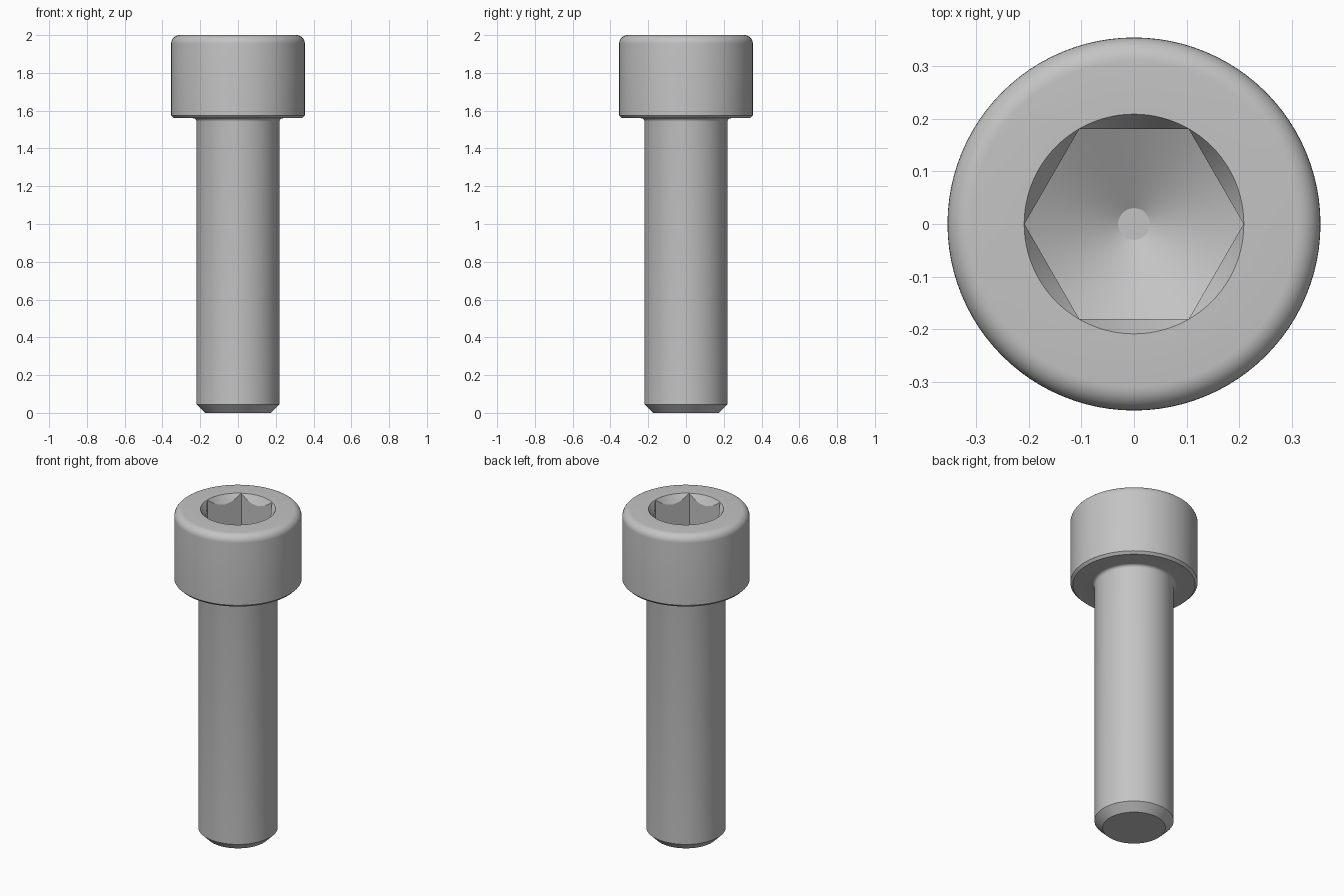
import bpy
import bmesh
from math import sin, cos, tan, pi, radians

cube = bpy.data.objects.get("Cube")
if cube:
    bpy.data.objects.remove(cube, do_unlink=True)

SEGMENTS = 96          # multiple of six, so hexagon corners land on vertices
HEAD_R, SHANK_R = 0.354, 0.22
TOP, HEAD_BASE = 2.0, 1.56
HEX_R = 0.208          # centre to hexagon corner
SOCKET_APEX = 1.65

steel = bpy.data.materials.new("grey steel")
colour = (0.55, 0.55, 0.55, 1)
steel.diffuse_color = colour
steel.use_nodes = True
steel.node_tree.nodes["Principled BSDF"].inputs["Base Color"].default_value = colour


def hex_radius(angle):
    """Distance from the axis to the hexagon wall in a direction."""
    return HEX_R * cos(pi / 6) / cos(angle % (pi / 3) - pi / 6)


def circle(r, z):
    return lambda angle: (r, z)


def arc(cr, cz, radius, start, end, steps):
    """Rings along a rounded edge of the profile."""
    angles = [radians(start + (end - start) * i / steps) for i in range(steps + 1)]
    return [circle(cr + radius * cos(a), cz + radius * sin(a)) for a in angles]


def countersink(angle):
    r = hex_radius(angle)
    return r, TOP - (HEX_R - r) * tan(radians(60))


def socket_floor(angle):
    r = hex_radius(angle)
    return r, SOCKET_APEX + r * tan(radians(30))


# Rings from the tip, up the outside and down into the socket
rings = [circle(0.175, 0), circle(SHANK_R, 0.045)]
rings += arc(SHANK_R + 0.018, HEAD_BASE - 0.018, 0.018, 180, 90, 5)
rings += [circle(HEAD_R - 0.014, HEAD_BASE), circle(HEAD_R, HEAD_BASE + 0.014)]
rings += arc(HEAD_R - 0.045, TOP - 0.045, 0.045, 0, 90, 8)
rings += [circle(HEX_R + 0.0005, TOP), countersink, socket_floor,
          circle(0.03, SOCKET_APEX + 0.03 * tan(radians(30)))]

# Skin the rings and cap both ends
bm = bmesh.new()
loops = []
for ring in rings:
    loop = []
    for i in range(SEGMENTS):
        a = 2 * pi * i / SEGMENTS
        r, z = ring(a)
        loop.append(bm.verts.new((r * cos(a), r * sin(a), z)))
    loops.append(loop)
for low, high in zip(loops, loops[1:]):
    for i in range(SEGMENTS):
        j = (i + 1) % SEGMENTS
        bm.faces.new((low[i], low[j], high[j], high[i]))
bm.faces.new(loops[0][::-1])
bm.faces.new(loops[-1])

mesh = bpy.data.meshes.new("socket_head_bolt")
bm.to_mesh(mesh)
bm.free()
mesh.materials.append(steel)
bolt = bpy.data.objects.new("socket_head_bolt", mesh)
bpy.context.collection.objects.link(bolt)

# Smooth round surfaces, crisp edges
bpy.ops.object.select_all(action="DESELECT")
bolt.select_set(True)
bpy.context.view_layer.objects.active = bolt
bpy.ops.object.shade_smooth_by_angle(angle=radians(22))
